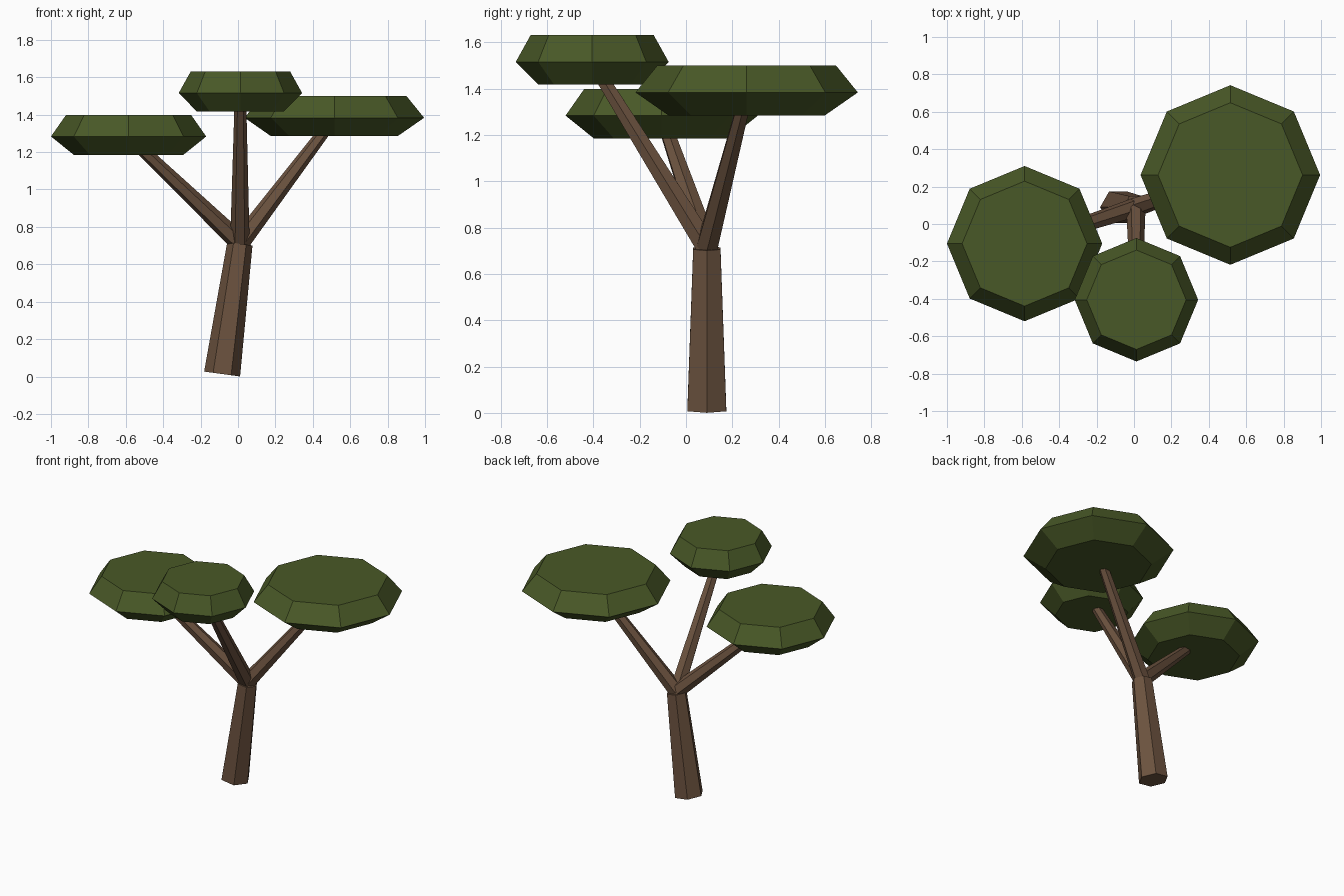
import bpy, bmesh, math
from mathutils import Vector

cube = bpy.data.objects.get("Cube")
if cube:
    bpy.data.objects.remove(cube, do_unlink=True)


def make_material(name, rgb):
    mat = bpy.data.materials.new(name)
    mat.use_nodes = True
    mat.diffuse_color = (*rgb, 1)
    mat.node_tree.nodes["Principled BSDF"].inputs["Base Color"].default_value = (*rgb, 1)
    return mat


bark = make_material("bark_brown", (0.15, 0.086, 0.05))
leaf = make_material("leaf_green", (0.066, 0.098, 0.02))


def lathe(name, start, end, rings, sides, mat):
    """Flat-sided solid along start-end; rings are (fraction, radius)."""
    start, end = Vector(start), Vector(end)
    axis = end - start
    turn = Vector((0, 0, 1)).rotation_difference(axis)
    bm = bmesh.new()
    loops = []
    for t, r in rings:
        loop = []
        for i in range(sides):
            a = math.tau * i / sides
            offset = turn @ Vector((r * math.cos(a), r * math.sin(a), 0))
            loop.append(bm.verts.new(start + axis * t + offset))
        loops.append(loop)
    for low, high in zip(loops, loops[1:]):
        for i in range(sides):
            j = (i + 1) % sides
            bm.faces.new((low[i], low[j], high[j], high[i]))
    bm.faces.new(loops[0][::-1])
    bm.faces.new(loops[-1])
    mesh = bpy.data.meshes.new(name)
    bm.to_mesh(mesh)
    bm.free()
    mesh.materials.append(mat)
    obj = bpy.data.objects.new(name, mesh)
    bpy.context.collection.objects.link(obj)


# Leaning six-sided trunk
lathe("trunk", (-0.085, 0.09, 0.0135), (0.01, 0.09, 0.71), [(0, 0.097), (1, 0.068)], 6, bark)

# Each canopy disc sits on its own tapered branch
fork = Vector((0.01, 0.09, 0.715))
canopies = {
    "left": ((0.515, 0.262, 1.285), 0.48),
    "right": ((-0.585, -0.105, 1.185), 0.415),
    "front": ((0.013, -0.405, 1.417), 0.33),
}
for side, (base, radius) in canopies.items():
    base = Vector(base)
    height = Vector((0, 0, 0.214))
    lathe(side + "_canopy", base, base + height,
          [(0, radius * 0.705), (0.46, radius), (1, radius * 0.805)], 8, leaf)
    lathe(side + "_branch", fork, base + height * 0.45, [(0, 0.052), (1, 0.03)], 6, bark)
